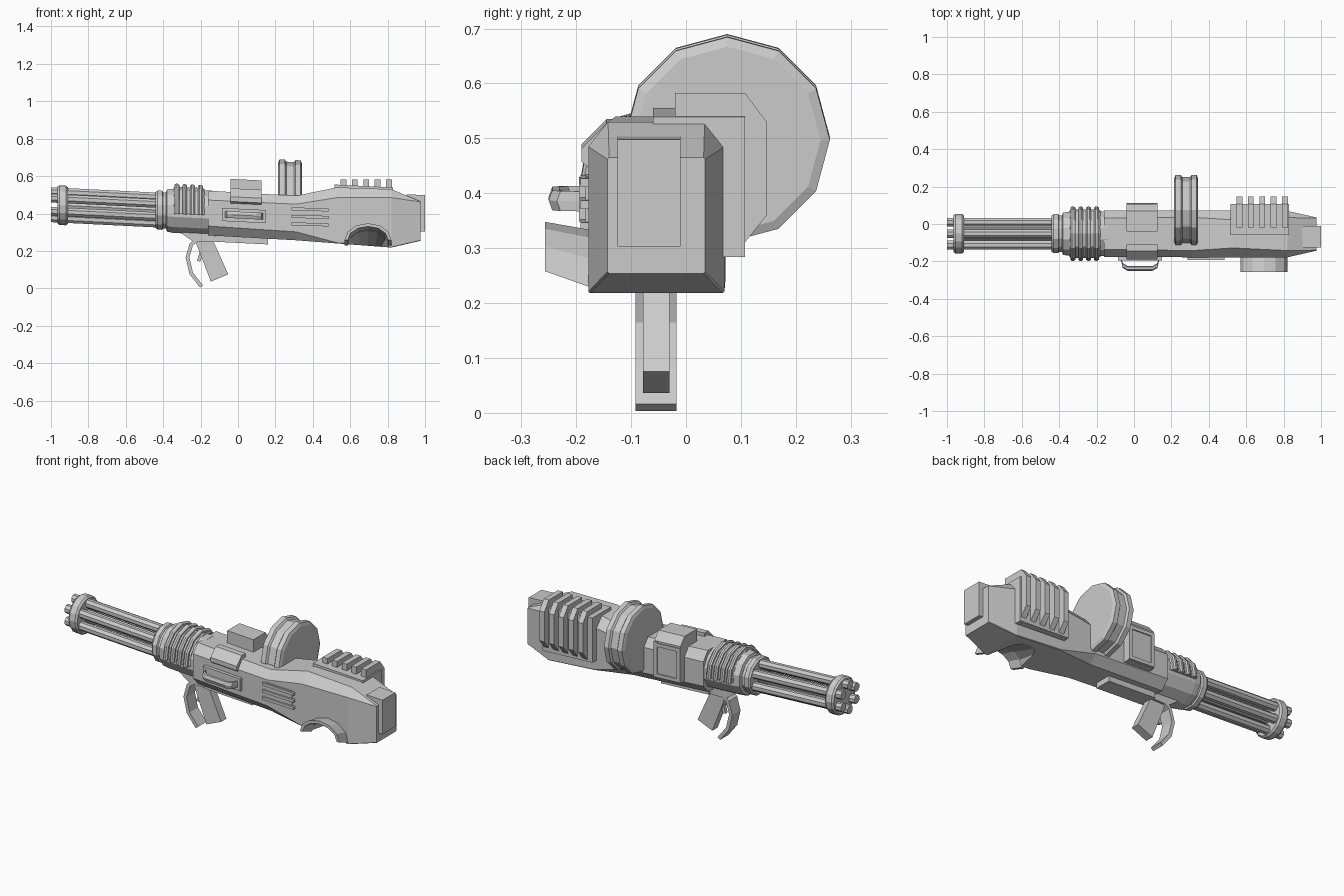
import bpy, bmesh, math
from mathutils import Vector, Matrix

if bpy.data.objects.get("Cube"):
    bpy.data.objects.remove(bpy.data.objects["Cube"])

grey = bpy.data.materials.new("plain_grey")
grey.use_nodes = True
COLOUR = (0.6, 0.6, 0.6, 1)
grey.diffuse_color = COLOUR
grey.node_tree.nodes["Principled BSDF"].inputs["Base Color"].default_value = COLOUR

MID_Y = -0.052   # weapon centre line
SLOPE = -0.05    # barrel axis falls toward the stock


def axis_z(x):
    return 0.397 + SLOPE * x


def add(name, bm):
    bmesh.ops.recalc_face_normals(bm, faces=bm.faces)
    mesh = bpy.data.meshes.new(name)
    bm.to_mesh(mesh)
    bm.free()
    mesh.materials.append(grey)
    ob = bpy.data.objects.new(name, mesh)
    bpy.context.collection.objects.link(ob)
    return ob


def loft(name, rings, closed=False):
    """Skin a list of rings, capping both ends unless the loop is closed."""
    bm = bmesh.new()
    loops = [[bm.verts.new(p) for p in ring] for ring in rings]
    n = len(loops[0])
    pairs = list(zip(loops, loops[1:])) + ([(loops[-1], loops[0])] if closed else [])
    for a, b in pairs:
        for i in range(n):
            j = (i + 1) % n
            bm.faces.new((a[i], a[j], b[j], b[i]))
    if not closed:
        bm.faces.new(loops[0])
        bm.faces.new(loops[-1])
    return add(name, bm)


def prism_x(name, yz, x0, x1, tilt=0):
    return loft(name, [[(x, y, z + tilt * (x - x0)) for y, z in yz] for x in (x0, x1)])


def prism_y(name, xz, y0, y1):
    return loft(name, [[(x, y, z) for x, z in xz] for y in (y0, y1)])


def box(name, x, y, z, tilt=SLOPE):
    return prism_x(name, [(y[0], z[0]), (y[1], z[0]), (y[1], z[1]), (y[0], z[1])], *x, tilt)


def turned(name, profile, sides, y=MID_Y, dz=0.0, turn=0.0):
    """Lathe (x, radius) pairs about the tilted barrel axis."""
    rings = []
    for x, r in profile:
        ring = []
        for i in range(sides):
            a = 2 * math.pi * i / sides + turn
            ring.append((x, y + r * math.sin(a), axis_z(x) + dz + r * math.cos(a)))
        rings.append(ring)
    return loft(name, rings)


def strip(name, path, thick, y0, y1):
    """Band of even thickness following an xz path."""
    pts = [Vector(p) for p in path]
    rings = []
    for i, p in enumerate(pts):
        d = (pts[min(i + 1, len(pts) - 1)] - pts[max(i - 1, 0)]).normalized()
        n = Vector((-d.y, d.x)) * thick / 2
        a, b = p + n, p - n
        rings.append([(a.x, y0, a.y), (a.x, y1, a.y), (b.x, y1, b.y), (b.x, y0, b.y)])
    return loft(name, rings)


# Barrel cluster and muzzle ring
for i in range(6):
    a = i * math.pi / 3
    turned(f"barrel_{i + 1}", [(-1.0, 0.025), (-0.42, 0.025)], 8,
           MID_Y + 0.07 * math.sin(a), 0.07 * math.cos(a), math.pi / 8)
turned("muzzle_ring", [(-0.965, 0.098), (-0.955, 0.106), (-0.92, 0.106), (-0.91, 0.098)], 16)
turned("barrel_core", [(-0.95, 0.035), (-0.42, 0.035)], 8)

# Stepped collar
turned("collar", [(-0.44, 0.1), (-0.43, 0.108), (-0.405, 0.108), (-0.4, 0.1), (-0.385, 0.1),
                  (-0.38, 0.117), (-0.345, 0.122), (-0.14, 0.122)], 12, turn=math.pi / 12)


# Ribs wrapped over the collar
def rib(name, x0, x1, r):
    rings = []
    for i in range(7):
        a = math.radians(-96 + 32 * i)
        rings.append([(x, MID_Y + q * math.sin(a), axis_z(x) + q * math.cos(a))
                      for x, q in ((x0, 0.1), (x0, r - 0.006), (x0 + 0.008, r),
                                   (x1 - 0.008, r), (x1, r - 0.006), (x1, 0.1))])
    return loft(name, rings)


rib("rib_band", -0.345, -0.18, 0.13)
for i in range(4):
    x = -0.34 + 0.042 * i
    rib(f"collar_rib_{i + 1}", x, x + 0.026, 0.146)


# Receiver and stock: octagonal sections along the length
def section(x, y0, y1, z0, z1, top, low):
    (ty, tz), (ly, lz) = top, low
    return [(x, y0 + ly, z0), (x, y1 - ly, z0), (x, y1, z0 + lz), (x, y1, z1 - tz),
            (x, y1 - ty, z1), (x, y0 + ty, z1), (x, y0, z1 - tz), (x, y0, z0 + lz)]


body = loft("body", [
    section(-0.16, -0.176, 0.072, 0.283, 0.522, (0.04, 0.05), (0.045, 0.05)),
    section(0.31, -0.178, 0.072, 0.257, 0.495, (0.036, 0.045), (0.04, 0.045)),
    section(0.53, -0.178, 0.072, 0.24, 0.54, (0.05, 0.055), (0.004, 0.004)),
    section(0.82, -0.178, 0.07, 0.218, 0.53, (0.036, 0.045), (0.003, 0.003)),
    section(0.975, -0.143, 0.035, 0.254, 0.465, (0.003, 0.003), (0.003, 0.003))])

# Shoulder hollow: tapered cut under the right side
ARCH = [(math.cos(math.pi * i / 6), math.sin(math.pi * i / 6)) for i in range(7)]


def arch_ring(y, rx, rz, base):
    return [(0.695 + rx * c, y, base + rz * s) for c, s in ARCH]


cutter = loft("hollow_cutter", [
    arch_ring(y, rx, rz, base) + [(0.695 - rx, y, 0.15), (0.695 + rx, y, 0.15)]
    for y, rx, rz, base in ((-0.3, 0.11, 0.085, 0.238), (-0.17, 0.11, 0.085, 0.225),
                            (0.04, 0.07, 0.02, 0.2))])
cutter.hide_render = True
cutter.hide_viewport = True
cut = body.modifiers.new("hollow", 'BOOLEAN')
cut.operation = 'DIFFERENCE'
cut.solver = 'EXACT'
cut.object = cutter

# Shoulder rest lip around the hollow
rim = [arch_ring(-0.172, 0.125, 0.105, 0.228), arch_ring(-0.257, 0.125, 0.09, 0.258),
       arch_ring(-0.257, 0.108, 0.073, 0.258), arch_ring(-0.172, 0.108, 0.085, 0.228)]
loft("shoulder_rest", [[ring[i] for ring in rim] for i in range(7)])

# Butt plate
box("butt_plate", (0.9, 1.0), (-0.125, -0.01), (0.308, 0.503))

# Cooling block and fins over the left rear
box("cooling_block", (0.515, 0.83), (-0.06, 0.107), (0.3, 0.555))
for i in range(5):
    x = 0.548 + 0.061 * i
    prism_x(f"cooling_fin_{i + 1}", [(-0.02, 0.5), (-0.02, 0.583), (0.107, 0.583), (0.147, 0.53),
                                     (0.147, 0.36), (0.107, 0.31), (0.05, 0.31)], x, x + 0.031)

# Drum magazine with raised rims
drum = turned("drum", [(0.215, 0.17), (0.222, 0.187), (0.25, 0.187), (0.258, 0.176), (0.3, 0.176),
                       (0.308, 0.187), (0.335, 0.187), (0.342, 0.17)], 12, 0.075, 0.117)

# Feed box on the left, with framed side panel
prism_x("feed_box", [(-0.04, 0.45), (-0.04, 0.585), (0.07, 0.585), (0.107, 0.54),
                     (0.107, 0.33), (-0.04, 0.33)], -0.04, 0.125, SLOPE)
for n, x in (("front", -0.04), ("rear", 0.105)):
    box(f"panel_frame_{n}", (x, x + 0.02), (0.1, 0.113), (0.34, 0.53))
for n, z in (("top", 0.51), ("bottom", 0.335)):
    box(f"panel_frame_{n}", (-0.04, 0.125), (0.1, 0.113), (z, z + 0.02))

# Cover on the right upper edge
prism_x("right_cover", [(-0.11, 0.48), (-0.11, 0.535), (-0.145, 0.535), (-0.19, 0.49),
                        (-0.19, 0.465), (-0.17, 0.45)], -0.04, 0.125, SLOPE)

# Side handle on its base plate
box("handle_plate", (-0.085, 0.15), (-0.195, -0.16), (0.36, 0.43))
rings = []
for x, y in ((-0.07, -0.18), (-0.06, -0.222), (-0.035, -0.237),
             (0.1, -0.237), (0.125, -0.222), (0.135, -0.18)):
    rings.append([(x, y + 0.013 * math.cos(k * math.pi / 3),
                   0.392 + SLOPE * x + 0.021 * math.sin(k * math.pi / 3)) for k in range(6)])
loft("side_handle", rings)

# Vent bars on the right side
for i in range(3):
    z = 0.425 - 0.04 * i
    box(f"vent_bar_{i + 1}", (0.285, 0.485), (-0.192, -0.16), (z - 0.008, z + 0.008), -0.03)
box("vent_plate", (0.3, 0.47), (-0.183, -0.16), (0.335, 0.435), -0.03)

# Underside: plate, grip, trigger and guard
box("belly_plate", (-0.14, 0.16), (-0.1, -0.005), (0.25, 0.3))
prism_y("grip_mount", [(-0.31, 0.3), (-0.13, 0.3), (-0.13, 0.25), (-0.24, 0.25)], -0.092, -0.017)
prism_y("grip", [(-0.235, 0.27), (-0.14, 0.27), (-0.052, 0.075), (-0.145, 0.036)], -0.078, -0.03)
strip("trigger", [(-0.215, 0.25), (-0.195, 0.2), (-0.21, 0.145)], 0.018, -0.064, -0.045)
strip("trigger_guard", [(-0.215, 0.262), (-0.25, 0.235), (-0.27, 0.165), (-0.25, 0.08),
                        (-0.195, 0.01)], 0.02, -0.092, -0.017)
